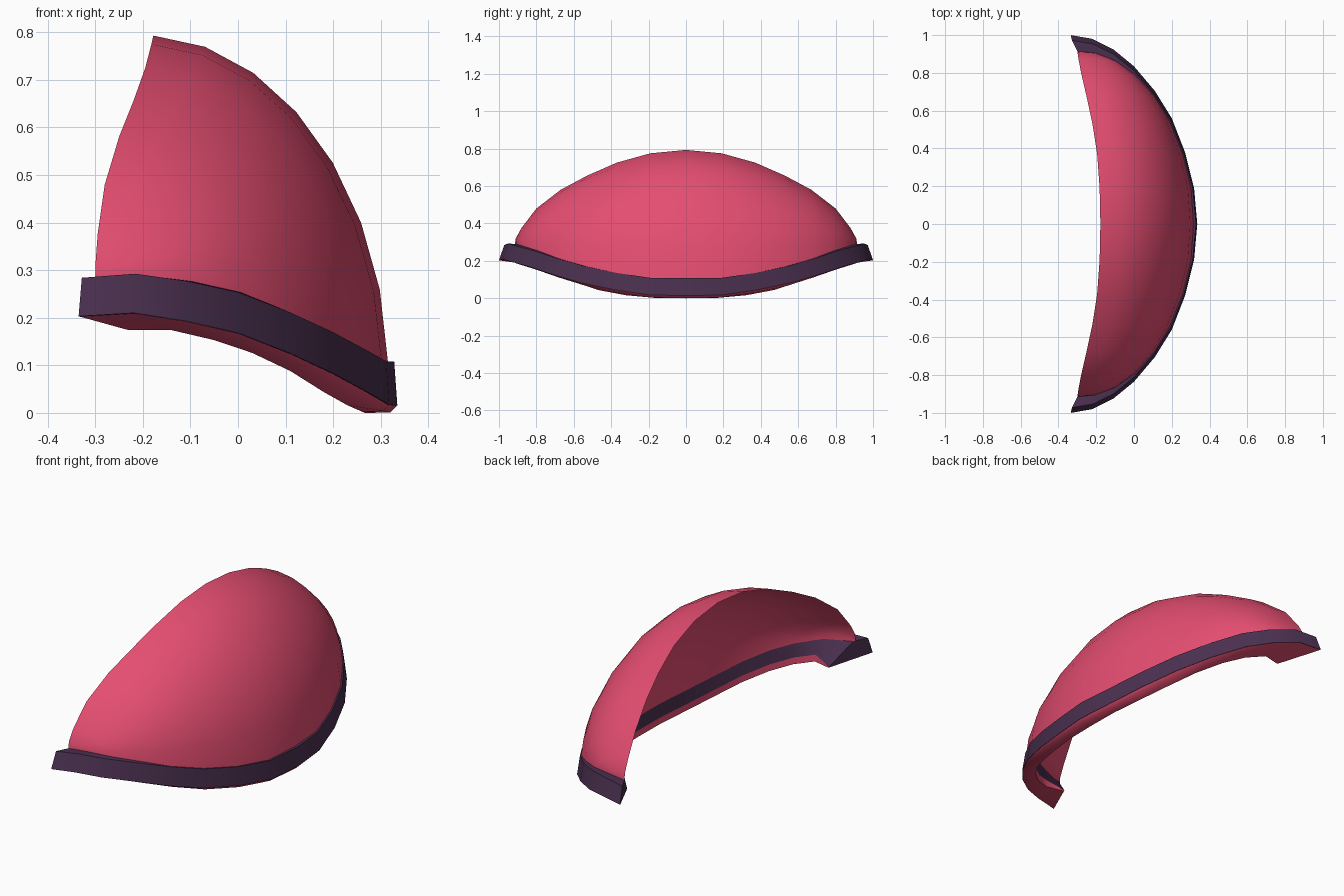
import bpy, bmesh, math
from mathutils import Vector

if "Cube" in bpy.data.objects:
    bpy.data.objects.remove(bpy.data.objects["Cube"])

# Guide curves for one half, from the tip to the centre line
BASE = [(-.335, 1, .203), (-.22, .98, .21), (-.11, .925, .193), (0, .835, .168), (.11, .705, .125),
        (.2, .56, .083), (.27, .38, .045), (.318, .19, .017), (.335, 0, .015)]
RIM = [(-.30, .915), (-.205, .905), (-.10, .865), (.005, .79), (.105, .68),
       (.19, .54), (.257, .37), (.302, .188), (.315, 0)]
EDGE = [(-.30, .915, .29), (-.299, .91, .32), (-.295, .88, .375), (-.28, .80, .48), (-.25, .67, .58),
        (-.22, .53, .655), (-.195, .37, .725), (-.182, .19, .775), (-.178, 0, .793)]
LIP = [(-.23, .80, .174), (-.14, .82, .174), (-.05, .775, .153), (.03, .70, .126), (.11, .595, .088),
       (.18, .47, .044), (.23, .32, .016), (.262, .165, .002), (.267, 0, 0)]


def material(name, color):
    m = bpy.data.materials.new(name)
    m.diffuse_color = (*color, 1)
    m.use_nodes = True
    m.node_tree.nodes["Principled BSDF"].inputs["Base Color"].default_value = m.diffuse_color
    return m


def loft(name, rows, mat, angle=40):
    """Skin closed half sections, mirrored across y to the full width."""
    full = rows + [[Vector((p[0], -p[1], p[2])) for p in r] for r in rows[-2::-1]]
    bm = bmesh.new()
    grid = [[bm.verts.new(p) for p in r] for r in full]
    n = len(grid[0])
    for a, b in zip(grid, grid[1:]):
        for j in range(n):
            k = (j + 1) % n
            bm.faces.new((a[j], a[k], b[k], b[j]))
    bm.faces.new(grid[0])
    bm.faces.new(grid[-1])
    bmesh.ops.remove_doubles(bm, verts=bm.verts, dist=.0005)
    bmesh.ops.recalc_face_normals(bm, faces=bm.faces)
    me = bpy.data.meshes.new(name)
    bm.to_mesh(me)
    bm.free()
    ob = bpy.data.objects.new(name, me)
    bpy.context.collection.objects.link(ob)
    me.materials.append(mat)
    bpy.ops.object.select_all(action='DESELECT')
    ob.select_set(True)
    bpy.context.view_layer.objects.active = ob
    bpy.ops.object.shade_smooth_by_angle(angle=math.radians(angle))
    return ob


def arc(r, e, steps=7):
    """Slightly flattened quarter-ellipse from rim point r up to back-edge point e."""
    pts = []
    for k in range(steps + 1):
        t = math.pi / 2 * k / steps
        f = 1 - .022 * math.sin(2 * t)
        c, s = f * math.cos(t), f * math.sin(t)
        pts.append(Vector((e.x + (r.x - e.x) * c, e.y + (r.y - e.y) * c,
                           r.z + (e.z - r.z) * s)))
    return pts


pink = material("pink", (.78, .075, .165))
purple = material("purple", (.07, .03, .08))

shell_rows, band_rows, lip_rows = [], [], []
for i in range(len(BASE)):
    base, edge, low = Vector(BASE[i]), Vector(EDGE[i]), Vector(LIP[i])
    top = Vector((base.x * .98, base.y * .972, base.z + .081 + .0015 * i))
    rim = Vector((*RIM[i], min(top.z, .29)))
    # inner side of the band pinches into the tip at the first section
    lift = .006 if i == 0 else .035
    in_low = low + Vector((-.004, 0, lift))
    in_top = low + Vector((-.004, 0, .105))
    if i < 2:
        in_top = in_top.lerp(rim, (.9, .35)[i])
    # outer dome, then back down the inside to the band
    shell_rows.append(arc(rim, edge) + arc(in_top, edge)[-2::-1])
    band_rows.append([base, top, rim, in_top, in_low])
    # thin lip under the band, rounded a little at the centre
    under = base.lerp(low, .22)
    under.z -= .011 * (i / 8)
    under.z = max(under.z, 0)
    lip_rows.append([base.lerp(low, .02), under, low, in_low])

loft("visor_shell", shell_rows, pink, 60)
loft("rim_band", band_rows, purple)
loft("under_lip", lip_rows, pink, 50)
